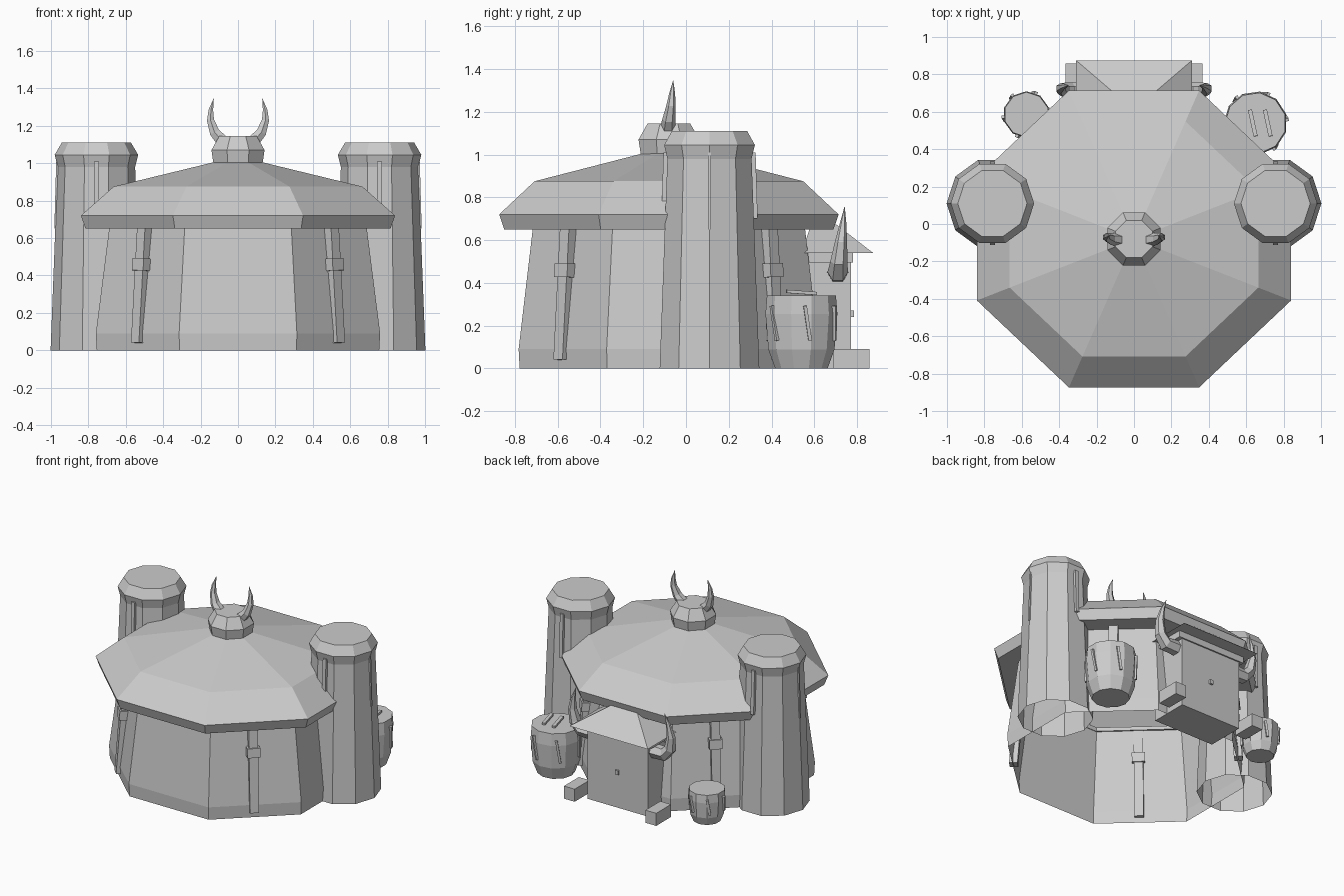
import bpy, bmesh, math
from mathutils import Vector, Matrix

cube = bpy.data.objects.get("Cube")
if cube:
    bpy.data.objects.remove(cube, do_unlink=True)

stone = bpy.data.materials.new("plain_grey")
stone.use_nodes = True
GREY = (0.6, 0.6, 0.6, 1)
stone.diffuse_color = GREY
stone.node_tree.nodes["Principled BSDF"].inputs["Base Color"].default_value = GREY


def finish(name, bm):
    bmesh.ops.recalc_face_normals(bm, faces=bm.faces)
    mesh = bpy.data.meshes.new(name)
    bm.to_mesh(mesh)
    bm.free()
    mesh.materials.append(stone)
    ob = bpy.data.objects.new(name, mesh)
    bpy.context.collection.objects.link(ob)
    return ob


def skin_rings(bm, rings, cap_start, cap_end):
    n = len(rings[0])
    for a, b in zip(rings, rings[1:]):
        for i in range(n):
            j = (i + 1) % n
            bm.faces.new((a[i], a[j], b[j], b[i]))
    if cap_start:
        bm.faces.new(rings[0][::-1])
    if cap_end:
        bm.faces.new(rings[-1])


def lathe(name, profile, sides, centre, phase=0.0, y_scale=1.0, bottom=False, top=True):
    """Revolve (radius, height) points into a faceted solid."""
    bm = bmesh.new()
    rings = []
    for r, z in profile:
        ring = []
        for i in range(sides):
            a = phase + math.tau * i / sides
            ring.append(bm.verts.new((centre[0] + r * math.cos(a),
                                      centre[1] + r * math.sin(a) * y_scale, z)))
        rings.append(ring)
    skin_rings(bm, rings, bottom, top)
    return finish(name, bm)


def octagon(name, profile, centre, y_scale, top=True):
    """Octagonal solid whose profile gives the distance to the flats."""
    k = 1 / math.cos(math.pi / 8)
    return lathe(name, [(r * k, z) for r, z in profile], 8, centre,
                 math.pi / 8, y_scale, top=top)


def box(name, lo, hi):
    bm = bmesh.new()
    bmesh.ops.create_cube(bm, size=1)
    lo, hi = Vector(lo), Vector(hi)
    for v in bm.verts:
        v.co = (lo + hi) / 2 + Vector(a * b for a, b in zip(v.co, hi - lo))
    return finish(name, bm)


def beam(name, start, end, width, depth, outward):
    """Rectangular bar between two points, its depth along 'outward'."""
    start, end = Vector(start), Vector(end)
    axis = (end - start).normalized()
    side = axis.cross(Vector(outward)).normalized()
    out = side.cross(axis)
    rot = Matrix((side, out, axis)).transposed()
    size = Vector((width, depth, (end - start).length))
    bm = bmesh.new()
    bmesh.ops.create_cube(bm, size=1)
    for v in bm.verts:
        v.co = (start + end) / 2 + rot @ Vector(a * b for a, b in zip(v.co, size))
    return finish(name, bm)


def horn(name, path, radii, sides=6):
    """Tapered tube curving in the x-z plane."""
    bm = bmesh.new()
    pts = [Vector(p) for p in path]
    across = Vector((0, 1, 0))
    rings = []
    for i, (p, r) in enumerate(zip(pts, radii)):
        tangent = pts[min(i + 1, len(pts) - 1)] - pts[max(i - 1, 0)]
        normal = across.cross(tangent).normalized()
        rings.append([bm.verts.new(p + r * (across * math.cos(math.tau * k / sides)
                                            + normal * math.sin(math.tau * k / sides)))
                      for k in range(sides)])
    skin_rings(bm, rings, True, True)
    return finish(name, bm)


# Main hall and roof
CY = -0.08
octagon("hall_walls", [(0.755, 0), (0.76, 0.09), (0.685, 0.68)], (0, CY), 0.925, top=False)
octagon("main_roof", [(0.67, 0.65), (0.815, 0.65), (0.84, 0.72), (0.665, 0.875), (0.13, 1.005)],
        (0, CY), 0.945)
octagon("roof_cap", [(0.13, 0.99), (0.142, 1.07), (0.1, 1.145)], (0, CY), 1.0)

# Leaning posts with collars on the four diagonal walls
for sx in (-1, 1):
    for sy in (-1, 1):
        out = Vector((sx, sy, 0)).normalized()

        def on_wall(z):
            d = 0.755 - 0.075 * z
            return (out.x * d, CY + out.y * d * 0.94, z)

        beam("wall_post", on_wall(0.04), on_wall(0.67), 0.06, 0.055, out)
        beam("post_collar", on_wall(0.425), on_wall(0.49), 0.085, 0.075, out)

# Mirrored towers, horns and porch details
for sx in (-1, 1):
    tx, ty = 0.757 * sx, 0.11
    lathe("tower", [(0.245, 0), (0.22, 0.65), (0.207, 0.98), (0.223, 1.045), (0.185, 1.11)],
          10, (tx, ty))
    for sy in (-1, 1):
        beam("tower_slat", (tx, ty + 0.213 * sy, 0.7), (tx, ty + 0.203 * sy, 1.01),
             0.025, 0.025, (0, sy, 0))
    beam("tower_slat", (tx + 0.215 * sx, ty, 0.65), (tx + 0.205 * sx, ty, 1.01),
         0.012, 0.02, (sx, 0, 0))

    horn("cap_horn",
         [(0.085 * sx, -0.085, 1.12), (0.125 * sx, -0.08, 1.165), (0.147 * sx, -0.07, 1.23),
          (0.145 * sx, -0.065, 1.285), (0.13 * sx, -0.06, 1.345)],
         [0.038, 0.031, 0.022, 0.014, 0.001])

    horn("porch_horn",
         [(0.23 * sx, 0.71, 0.45), (0.33 * sx, 0.71, 0.45), (0.375 * sx, 0.715, 0.5),
          (0.39 * sx, 0.725, 0.59), (0.375 * sx, 0.735, 0.68), (0.35 * sx, 0.742, 0.755)],
         [0.05, 0.048, 0.04, 0.029, 0.015, 0.001])

    block = sorted((0.28 * sx, 0.365 * sx))
    box("foot_block", (block[0], 0.69, 0), (block[1], 0.858, 0.09))

# Porch with hipped roof
box("porch_walls", (-0.24, 0.5, 0), (0.24, 0.772, 0.5))
box("porch_lintel", (-0.27, 0.55, 0.495), (0.27, 0.782, 0.545))
box("door_knob", (-0.012, 0.765, 0.24), (0.012, 0.785, 0.27))
bm = bmesh.new()
eave = [bm.verts.new((x, y, 0.54)) for x, y in
        ((-0.31, 0.54), (0.31, 0.54), (0.31, 0.875), (-0.31, 0.875))]
peak = bm.verts.new((0, 0.61, 0.745))
bm.faces.new(eave)
for i in range(4):
    bm.faces.new((eave[i], eave[(i + 1) % 4], peak))
finish("porch_roof", bm)


# Barrels with loose slats around the sides
def barrel(name, x, y, radius, height, sides):
    lathe(name, [(0.73 * radius, 0), (0.92 * radius, 0.26 * height),
                 (radius, 0.75 * height), (0.96 * radius, height)],
          sides, (x, y), math.pi / sides, bottom=True)
    for i in range(6):
        a = math.tau * i / 6 + 0.1
        b = a + 0.16
        lo = (x + 0.93 * radius * math.cos(b), y + 0.93 * radius * math.sin(b), 0.38 * height)
        hi = (x + 0.99 * radius * math.cos(a), y + 0.99 * radius * math.sin(a), 0.86 * height)
        beam(name + "_slat", lo, hi, 0.016, 0.02, (math.cos(a), math.sin(a), 0))


barrel("large_barrel", 0.65, 0.54, 0.17, 0.34, 11)
barrel("small_barrel", -0.575, 0.585, 0.125, 0.225, 10)
for x in (0.62, 0.7):
    beam("lid_slat", (x, 0.61, 0.35), (x + 0.03, 0.47, 0.36), 0.022, 0.015, (0, 0, 1))
